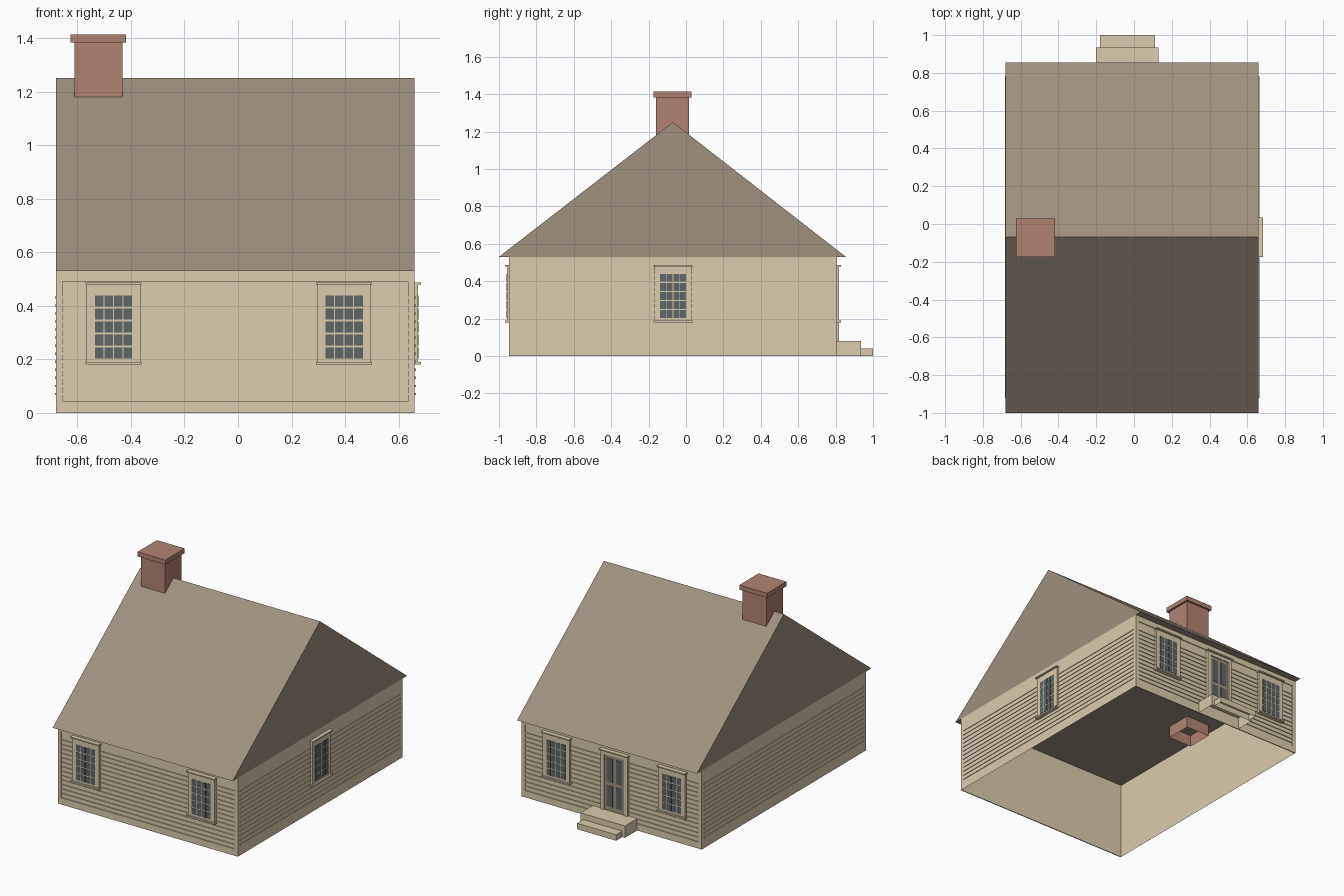
import bpy, bmesh
from mathutils import Matrix, Vector

cube = bpy.data.objects.get("Cube")
if cube:
    bpy.data.objects.remove(cube, do_unlink=True)


def material(name, rgb):
    col = [((c / 255 + 0.055) / 1.055) ** 2.4 for c in rgb] + [1]
    m = bpy.data.materials.new(name)
    m.use_nodes = True
    m.diffuse_color = col
    m.node_tree.nodes["Principled BSDF"].inputs["Base Color"].default_value = col
    return m


TAN = material("tan_paint", (219, 204, 175))
BROWN = material("brown_shingle", (158, 144, 127))
BRICK = material("red_brick", (176, 132, 116))
GLASS = material("dark_glass", (96, 102, 102))


def finish(bm, name, mat):
    bmesh.ops.recalc_face_normals(bm, faces=bm.faces)
    me = bpy.data.meshes.new(name)
    bm.to_mesh(me)
    bm.free()
    me.materials.append(mat)
    ob = bpy.data.objects.new(name, me)
    bpy.context.collection.objects.link(ob)
    return ob


def boxes(name, mat, corners, place=Vector, no_top=False, no_bottom=False):
    """One object from a list of (corner, opposite corner) boxes."""
    bm = bmesh.new()
    for a, b in corners:
        a, b = place(a), place(b)
        size = Vector([abs(p - q) for p, q in zip(a, b)])
        mid = (a + b) / 2
        made = bmesh.ops.create_cube(bm, matrix=Matrix.Translation(mid) @ Matrix.Diagonal((*size, 1)))
        faces = {f for v in made["verts"] for f in v.link_faces}
        drop = []
        for f in faces:
            dz = f.calc_center_median().z - mid.z
            if (no_top and dz > size.z * 0.4) or (no_bottom and dz < -size.z * 0.4):
                drop.append(f)
        bmesh.ops.delete(bm, geom=drop, context="FACES")
    return finish(bm, name, mat)


# Overall sizes
LEFT, RIGHT = 0.66, -0.68
FRONT, BACK = -0.945, 0.805
EAVE, RIDGE, RIDGE_Y = 0.53, 1.25, -0.07
RECESS = 0.006

# Each wall maps (along, outward, up) to the model's axes
WALLS = {
    "front": lambda p: Vector((p[0], FRONT - p[1], p[2])),
    "back": lambda p: Vector((p[0], BACK + p[1], p[2])),
    "left": lambda p: Vector((LEFT + p[1], p[0], p[2])),
    "right": lambda p: Vector((RIGHT - p[1], p[0], p[2])),
}

# Wall shell, open above and below
boxes("wall_shell", TAN, [((RIGHT, FRONT + RECESS, 0), (LEFT, BACK - RECESS, EAVE))],
      no_top=True, no_bottom=True)

# Corner boards, sill and frieze, and clapboard lips
for side, place in WALLS.items():
    long_wall = side in ("front", "back")
    lo, hi = (RIGHT, LEFT) if long_wall else (FRONT, BACK)
    a, b = lo + 0.025, hi - 0.025
    inner, outer = (-RECESS, -0.001) if long_wall else (0, 0.004)
    if long_wall:
        boxes(side + "_wall_trim", TAN, [
            ((lo, -RECESS, 0), (a, 0, EAVE)),
            ((b, -RECESS, 0), (hi, 0, EAVE)),
            ((a, -RECESS, 0), (b, 0, 0.045)),
            ((a, -RECESS, 0.49), (b, 0, EAVE))], place)
    rows = [0.067 + 0.03 * i for i in range(13)]
    boxes(side + "_clapboards", TAN,
          [((a, inner, z), (b, outer, z + 0.008)) for z in rows], place)


def window(name, place, u):
    boxes(name + "_frame", TAN, [
        ((u - 0.1, -RECESS, 0.185), (u + 0.1, 0.012, 0.485)),
        ((u - 0.105, -RECESS, 0.479), (u + 0.105, 0.024, 0.487)),
        ((u - 0.105, -RECESS, 0.18), (u + 0.105, 0.024, 0.19))], place)
    panes = []
    for col in range(4):
        for row in range(5):
            x, z = u - 0.07 + col * 0.036, 0.203 + row * 0.0485
            panes.append(((x, 0.011, z), (x + 0.032, 0.0135, z + 0.042)))
    boxes(name + "_panes", GLASS, panes, place)


for side in ("front", "back"):
    window(side + "_window_right", WALLS[side], -0.465)
    window(side + "_window_left", WALLS[side], 0.396)
window("side_window", WALLS["left"], RIDGE_Y)

# Back door with casing, leaf and four panels
DOOR, back = -0.035, WALLS["back"]
boxes("door_casing", TAN, [
    ((DOOR - 0.1, -RECESS, 0.08), (DOOR - 0.075, 0.012, 0.485)),
    ((DOOR + 0.075, -RECESS, 0.08), (DOOR + 0.1, 0.012, 0.485)),
    ((DOOR - 0.1, -RECESS, 0.455), (DOOR + 0.1, 0.012, 0.485)),
    ((DOOR - 0.105, -RECESS, 0.479), (DOOR + 0.105, 0.024, 0.487))], back)
boxes("door_leaf", BROWN, [((DOOR - 0.075, -RECESS, 0.08), (DOOR + 0.075, 0.006, 0.455))], back)
boxes("door_panels", GLASS, [
    ((DOOR + s * 0.012, 0.005, z0), (DOOR + s * 0.058, 0.008, z1))
    for s in (-1, 1) for z0, z1 in ((0.11, 0.25), (0.275, 0.435))], back)

# Steps, hollow underneath
boxes("door_steps", TAN, [
    ((-0.2, BACK, 0), (0.13, 0.935, 0.08)),
    ((-0.18, 0.935, 0), (0.11, 1.0, 0.04))], no_bottom=True)

# Gable roof as a closed prism
bm = bmesh.new()
profile = [(-1.0, EAVE), (0.855, EAVE), (RIDGE_Y, RIDGE)]
end = bm.faces.new([bm.verts.new((RIGHT, y, z)) for y, z in profile])
ext = bmesh.ops.extrude_face_region(bm, geom=[end], use_keep_orig=True)
bmesh.ops.translate(bm, vec=(LEFT - RIGHT, 0, 0),
                    verts=[g for g in ext["geom"] if isinstance(g, bmesh.types.BMVert)])
finish(bm, "roof", BROWN)

# Chimney shaft, open at its foot, and its cap
boxes("chimney_shaft", BRICK, [((-0.61, -0.16, 0.45), (-0.432, 0.017, 1.39))],
      no_top=True, no_bottom=True)
boxes("chimney_cap", BRICK, [((-0.625, -0.175, 1.383), (-0.418, 0.03, 1.414))])
